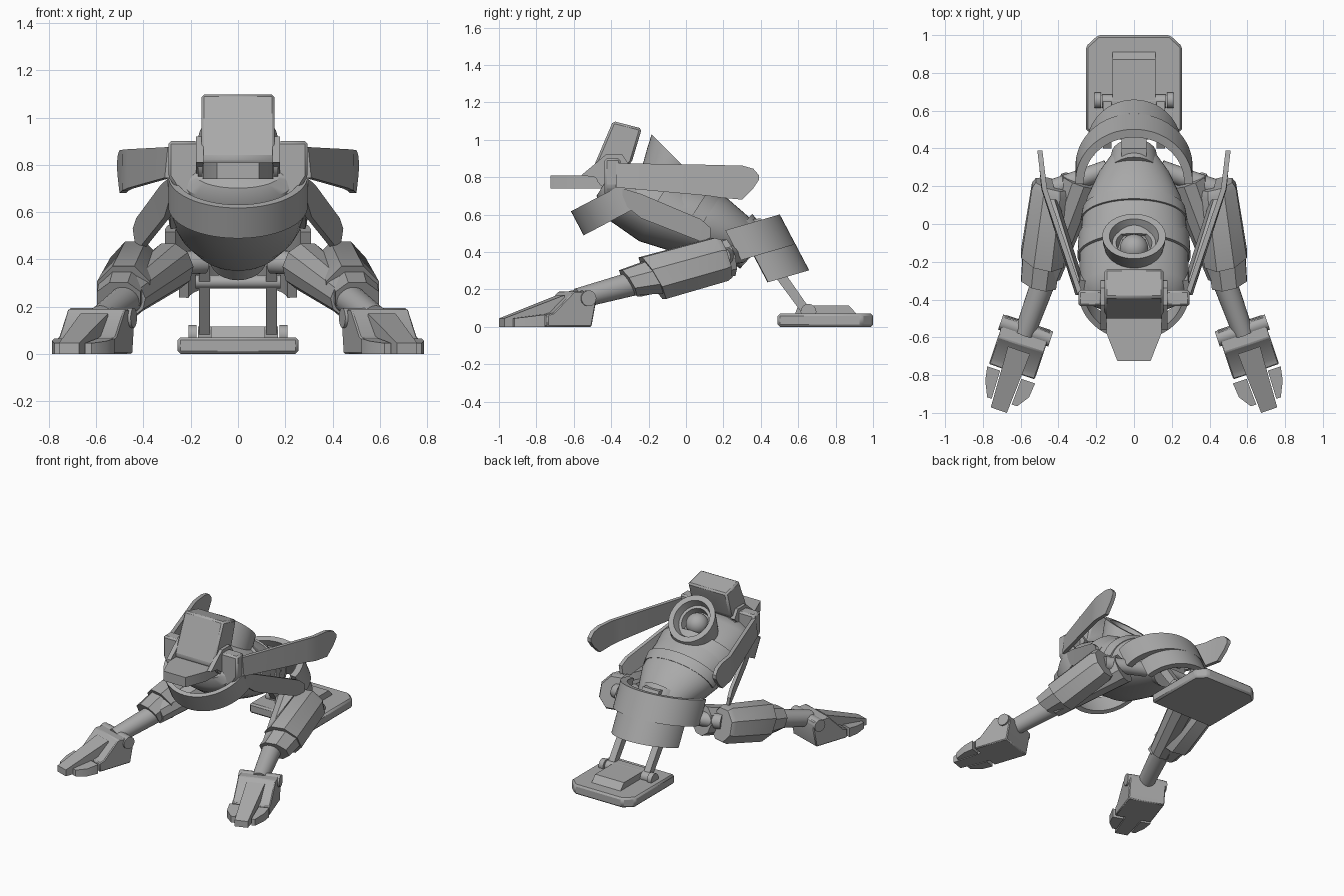
import bpy, bmesh, math
from mathutils import Vector as V

if "Cube" in bpy.data.objects:
    bpy.data.objects.remove(bpy.data.objects["Cube"])

grey = bpy.data.materials.new("mid_grey")
grey.diffuse_color = (0.4, 0.4, 0.4, 1)
grey.use_nodes = True
grey.node_tree.nodes["Principled BSDF"].inputs["Base Color"].default_value = grey.diffuse_color


def make(name, verts, faces, mirror=False, smooth=True, bevel=0):
    bm = bmesh.new()
    vs = [bm.verts.new(v) for v in verts]
    for f in faces:
        bm.faces.new([vs[i] for i in f])
    bmesh.ops.recalc_face_normals(bm, faces=bm.faces)
    me = bpy.data.meshes.new(name)
    bm.to_mesh(me)
    bm.free()
    me.materials.append(grey)
    if smooth:
        me.shade_smooth()
        me.set_sharp_from_angle(angle=math.radians(32))
    ob = bpy.data.objects.new(name, me)
    bpy.context.collection.objects.link(ob)
    if bevel:
        b = ob.modifiers.new("bevel", 'BEVEL')
        b.width, b.segments, b.limit_method = bevel, 1, 'ANGLE'
    if mirror:
        ob.modifiers.new("mirror", 'MIRROR')
    return ob


def loft(name, secs, n=32, phase=0, **kw):
    """Skin of ellipses; each section is (centre, x radius vector, y radius vector)."""
    verts, faces = [], []
    for c, ex, ey in secs:
        for i in range(n):
            a = 2 * math.pi * (i + phase) / n
            verts.append(V(c) + V(ex) * math.cos(a) + V(ey) * math.sin(a))
    for s in range(len(secs) - 1):
        for i in range(n):
            j = (i + 1) % n
            faces.append((s * n + i, s * n + j, s * n + n + j, s * n + n + i))
    faces += [tuple(range(n)), tuple(range(len(verts) - n, len(verts)))]
    return make(name, verts, faces, **kw)


def tube(name, a, b, ra, rb=None, n=24, **kw):
    rb = rb or ra
    d = (V(b) - V(a)).normalized()
    ex = d.cross(V((0, 0, 1))).normalized()
    ey = d.cross(ex)
    return loft(name, [(a, ex * ra, ey * ra), (b, ex * rb, ey * rb)], n, **kw)


def prism(name, outline, lo, hi, put, **kw):
    """Outline extruded from lo to hi; put maps (p, q, depth) to space."""
    n = len(outline)
    verts = [put(p, q, d) for d in (lo, hi) for p, q in outline]
    faces = [(i, (i + 1) % n, n + (i + 1) % n, n + i) for i in range(n)]
    faces += [tuple(range(n)), tuple(range(n, 2 * n))]
    return make(name, verts, faces, **kw)


def ribbon(name, rows, **kw):
    """Solid bar through rows of four corners."""
    n = len(rows) - 1
    faces = [(i * 4 + j, i * 4 + (j + 1) % 4, i * 4 + 4 + (j + 1) % 4, i * 4 + 4 + j)
             for i in range(n) for j in range(4)]
    faces += [(0, 1, 2, 3), tuple(range(4 * n, 4 * n + 4))]
    return make(name, [p for r in rows for p in r], faces, **kw)


def band(name, c, v, w, rx, ry, t, h, a0, a1, n=32, flare=1.0):
    """Curved plate around axis w, from angle a0 to a1."""
    rows = []
    for i in range(n + 1):
        a = math.radians(a0 + (a1 - a0) * i / n)
        rows.append([V(c) + V((1, 0, 0)) * (rx * s - off) * math.cos(a)
                     + V(v) * (ry * s - off) * math.sin(a) + V(w) * k
                     for off, k, s in ((0, 0, 1), (0, h, flare), (t, h, flare), (t, 0, 1))])
    return ribbon(name, rows)


def strip(name, stations, fx, t):
    """Bent side plate from (y, top z, bottom z) stations, mirrored."""
    return ribbon(name, [[(fx(y, zt - z) + o, y, z) for z, o in ((zt, 0), (zb, 0), (zb, t), (zt, t))]
                         for y, zt, zb in stations], mirror=True)


side = lambda y, z, x: (x, y, z)      # side profile
front = lambda x, z, y: (x, y, z)     # front profile
plan = lambda x, y, z: (x, y, z)      # top profile

# torso: egg-shaped body tapering back to the pelvis
loft("torso", [((0, y, z), (rx, 0, 0), (0, .54 * r, .84 * r)) for y, z, rx, r in (
    (-.44, .76, .18, .07), (-.40, .75, .25, .13), (-.33, .72, .285, .17),
    (-.14, .63, .29, .205), (.02, .575, .275, .20), (.13, .53, .25, .18),
    (.26, .47, .19, .14), (.36, .42, .12, .09))], 40)
D, N = (0, .84, -.54), (0, .54, .84)
band("back_shell", (0, -.17, .645), N, D, .30, .222, .05, .13, -15, 195, flare=.98)
band("waist_band", (0, .02, .575), N, D, .283, .212, .05, .07, 0, 180, flare=.96)
prism("tail_clasp", [(.33, .57), (.40, .58), (.46, .47), (.40, .42), (.32, .46)], -.065, .065, side)

# collar and front bib
prism("collar", [(-.295, .90), (-.17, .90), (-.15, .84), (.15, .84), (.17, .90), (.295, .90),
                 (.295, .75), (.25, .68), (.14, .64), (0, .63), (-.14, .64), (-.25, .68), (-.295, .75)],
      -.435, -.35, front, bevel=.012)
W = (0, .465, -.886)
band("bib", (0, -.358, .752), (0, -.886, -.465), W, .295, .29, .03, .145, -14, 194)

# head, snout, cheek plates and neck
prism("head", [(-.39, 1.10), (-.236, 1.06), (-.29, .88), (-.38, .80), (-.49, .79), (-.505, .83)],
      -.155, .155, side, bevel=.012)
prism("snout", [(-.155, -.36), (.155, -.36), (.145, -.58), (.088, -.725), (-.088, -.725), (-.145, -.58)],
      .74, .81, plan)
prism("cheek", [(-.49, .80), (-.56, .81), (-.50, .86), (-.43, .92), (-.34, .92), (-.30, .86), (-.42, .75)],
      .145, .177, side, mirror=True)
tube("neck", (-.17, -.40, .82), (.17, -.40, .82), .085)

# back thruster: tilted cup with ball inside
top, E, A = V((0, -.065, .91)), V((0, -.707, .707)), V((0, .707, .707))
loft("thruster", [(c, (r, 0, 0), E * r) for c, r in (
    (top + V((0, -.08, -.22)), .15), (top + V((0, -.025, -.07)), .165), (top, .168),
    (top, .13), (top - A * .05, .115), (top - A * .05, .095), (top - A * .10, .085))], 40)
loft("thruster_ball", [(top - A * .09 + A * .075 * math.sin(t), V((1, 0, 0)) * .075 * math.cos(t),
                        E * .075 * math.cos(t)) for t in [i * math.pi / 16 * .99 for i in range(-8, 9)]], 24)

# side wings and lower flaps
strip("wing", [(-.375, .875, .745), (-.1, .87, .72), (.12, .866, .70), (.185, .864, .69),
               (.30, .862, .68), (.36, .845, .74), (.39, .81, .785)],
      lambda y, d: .27 + .34 * (min(y, .185) + .375) + .12 * max(0, y - .185)
      + .15 * d * max(0, .3 - y), .027)
strip("flap", [(-.34, .74, .66), (-.24, .71, .58), (.08, .575, .455), (.13, .53, .475)],
      lambda y, d: .275 + .31 * (y + .34) - .15 * d, .025)

# pelvis: two nested curved guards
R = (0, .96, .28)
band("pelvis_guard_upper", (0, .225, .52), R, W, .31, .288, .045, .18, -3, 183)
band("pelvis_guard_lower", (0, .345, .372), R, W, .25, .25, .04, .158, 5, 175)
tube("pelvis_core", (0, .26, .50), (0, .37, .40), .14, .12)

# rear foot with struts
prism("rear_foot", [(-.255, .49), (.255, .49), (.255, .94), (.19, 1), (-.19, 1), (-.255, .94)],
      0, .07, plan, bevel=.012)
prism("rear_foot_block", [(.58, .06), (.60, .115), (.87, .115), (.92, .06)], -.115, .115, side)
tube("rear_axle", (-.17, .65, .08), (.17, .65, .08), .036)
tube("rear_knuckle", (.175, .655, .08), (.21, .655, .08), .042, mirror=True)
prism("rear_strut", [(.63, .06), (.67, .085), (.45, .40), (.40, .37)], .118, .165, side, mirror=True)
tube("rear_hinge", (-.18, .475, .305), (.18, .475, .305), .028)

# front legs: hip, thigh, armour sleeves and shin
leg = lambda k: (.28 + .36 * k, .25 - k, .375 - .27 * k)
tube("hip_shaft", (.14, .29, .39), (.42, .19, .375), .05, mirror=True)
tube("thigh", leg(.02), leg(.52), .105, .08, n=10, mirror=True)
tube("shin", leg(.45), leg(.83), .068, .055, mirror=True)


def sleeve(name, parts):
    k = 1 / math.cos(math.pi / 8)
    loft(name, [((x, y, z), (hw * k, .25 * hw, 0), (0, -s * hh * k, math.sqrt(1 - s * s) * hh * k))
                for x, y, z, hw, hh, s in parts], 8, .5, mirror=True)


sleeve("thigh_armour", [(.43, .21, .365, .09, .105, .28), (.435, .18, .36, .105, .12, .3),
                        (.485, -.18, .26, .112, .128, .5)])
sleeve("knee_armour", [(.485, -.12, .275, .10, .105, .5), (.505, -.31, .235, .092, .078, .5)])

# front feet: ankle barrel, body and three toes, turned outward
LX, LY, FX, FY = .947, .32, .32, -.947
foot = lambda l, f, z: (.567 + LX * l + FX * f, -.545 + LY * l + FY * f, z)
prism("foot_body", [(-.025, .13), (-.015, .185), (.10, .19), (.215, .075), (.25, .065), (.25, 0), (.0, 0)],
      -.128, .128, lambda f, z, l: foot(l, f, z), mirror=True, bevel=.006)
tube("ankle", foot(-.14, .02, .152), foot(.14, .02, .152), .042, mirror=True)


def toe(name, outline, zb, zf):
    fm = max(f for l, f in outline)
    fn = min(f for l, f in outline)
    prism(name, outline, 0, 1,
          lambda l, f, d: foot(l, f, d * (zb + (zf - zb) * (f - fn) / (fm - fn))), mirror=True)


toe("toe_middle", [(-.062, .13), (.062, .13), (.045, .465), (-.045, .465)], .17, .045)
toe("toe_outer", [(.06, .265), (.132, .265), (.118, .34), (.08, .42), (.055, .42)], .065, .045)
toe("toe_inner", [(-.06, .27), (-.137, .27), (-.13, .35), (-.085, .415), (-.055, .415)], .065, .045)
